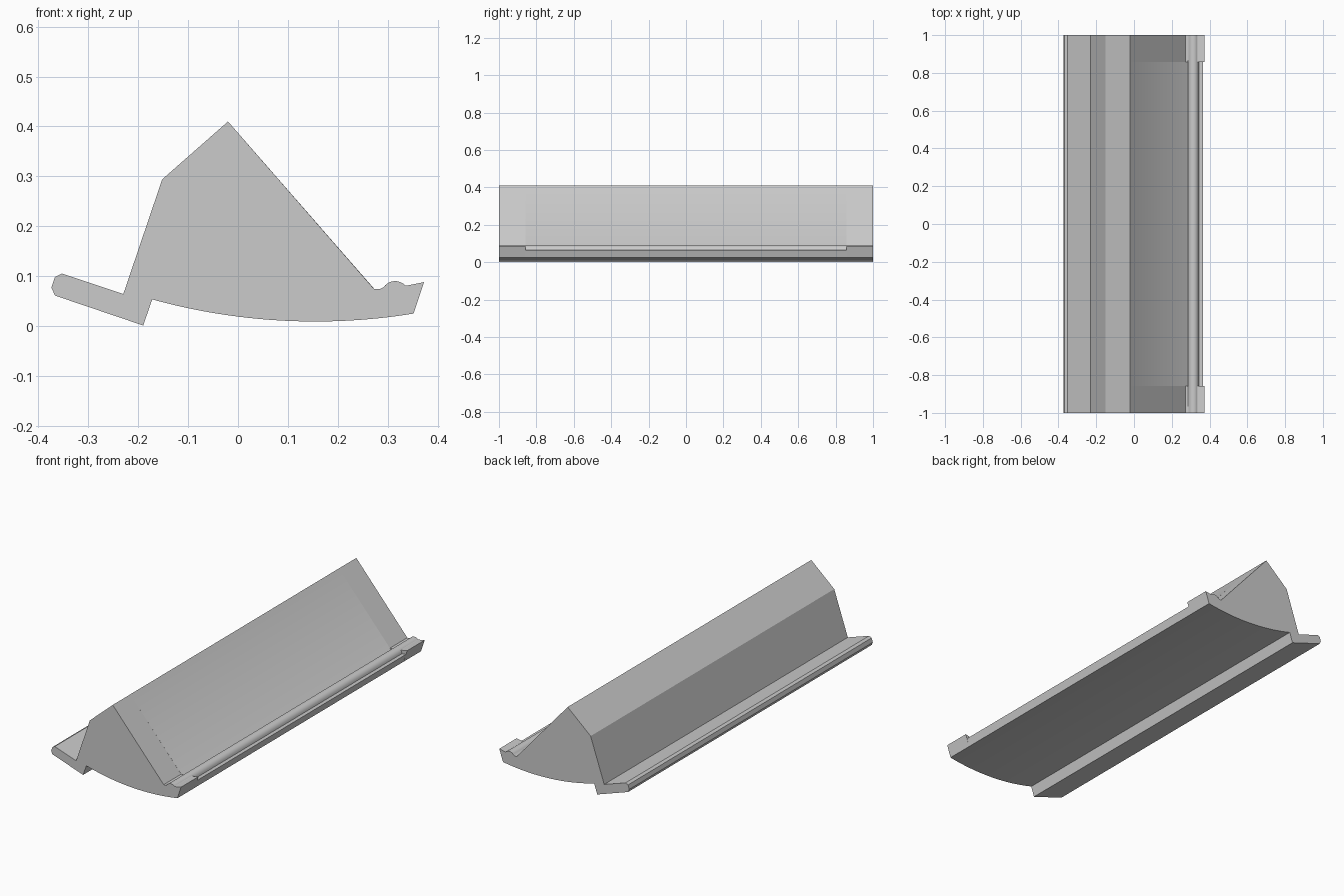
import bpy, bmesh, math

if "Cube" in bpy.data.objects:
    bpy.data.objects.remove(bpy.data.objects["Cube"])


def bead(deg):
    """Point on the round bead beside the front lip."""
    a = math.radians(deg)
    return (0.315 + 0.028 * math.cos(a), 0.062 + 0.028 * math.sin(a))


# Left foot, wall and ridge: the same section along the whole length
shared = [(-0.190, 0.001), (-0.367, 0.061), (-0.374, 0.077), (-0.367, 0.098),
          (-0.353, 0.105), (-0.230, 0.064), (-0.152, 0.294), (-0.020, 0.410)]

# Shallow curved underside, from right to left
R = 1.23
underside = []
for i in range(25):
    x = 0.352 + (-0.172 - 0.352) * i / 24
    underside.append((x, 0.009 + R - math.sqrt(R * R - (x - 0.155) ** 2)))

# Bead and lip: full height at the ends, cut lower along the middle
arc = [bead(145 - 10 * i) for i in range(11)]
end_edge = [(0.273, 0.074), (0.285, 0.074), arc[0], arc[0]] + arc + \
           [arc[-1], (0.338, 0.081), (0.373, 0.088)]
mid_edge = [(0.285, 0.061), (0.287, 0.060), bead(178), bead(161)] + arc + \
           [bead(25), bead(5), (0.365, 0.066)]
end_section = shared + end_edge + underside
mid_section = shared + mid_edge + underside

# Loft the sections along y; the steps are the loops that share one y
bm = bmesh.new()
stations = [(-1, end_section), (-0.857, end_section), (-0.857, mid_section),
            (0.857, mid_section), (0.857, end_section), (1, end_section)]
loops = [[bm.verts.new((x, y, z)) for x, z in sec] for y, sec in stations]
n = len(end_section)
for a, b in zip(loops, loops[1:]):
    for i in range(n):
        j = (i + 1) % n
        bm.faces.new((a[i], a[j], b[j], b[i]))
bm.faces.new(loops[0])
bm.faces.new(loops[-1])
bmesh.ops.remove_doubles(bm, verts=bm.verts, dist=1e-5)
bmesh.ops.dissolve_degenerate(bm, dist=1e-5, edges=bm.edges)
bmesh.ops.recalc_face_normals(bm, faces=bm.faces)

mesh = bpy.data.meshes.new("ridged_bar")
bm.to_mesh(mesh)
bm.free()
bar = bpy.data.objects.new("ridged_bar", mesh)
bpy.context.collection.objects.link(bar)

grey = bpy.data.materials.new("light grey")
grey.diffuse_color = (0.6, 0.6, 0.6, 1)
grey.use_nodes = True
grey.node_tree.nodes["Principled BSDF"].inputs["Base Color"].default_value = grey.diffuse_color
mesh.materials.append(grey)

# Smooth the bead and underside, keep the folds sharp
bpy.context.view_layer.objects.active = bar
bar.select_set(True)
bpy.ops.object.shade_smooth_by_angle(angle=math.radians(25))
